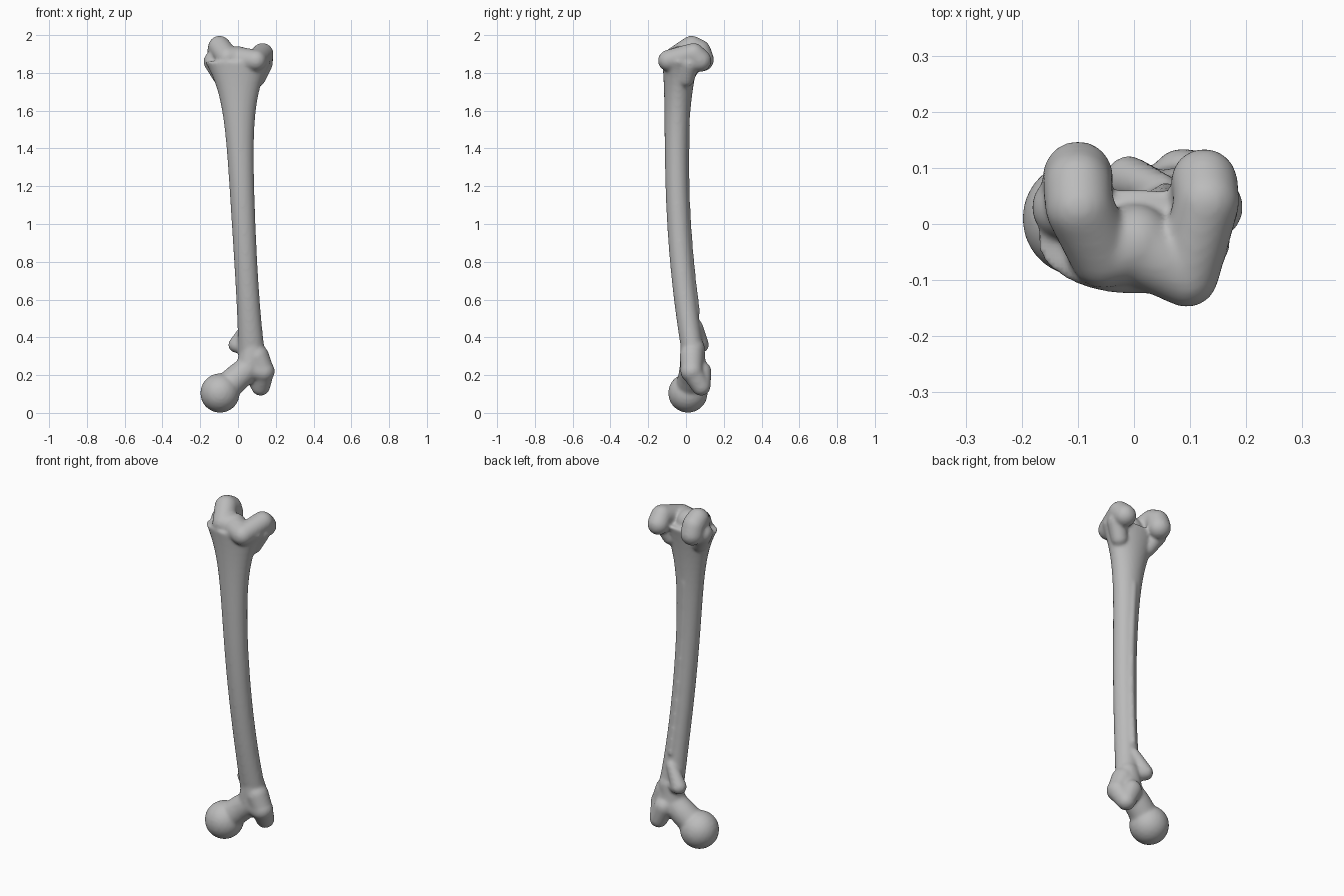
import bpy
import bmesh
from math import cos, sin, tau
from mathutils import Matrix, Vector

cube = bpy.data.objects.get("Cube")
if cube:
    bpy.data.objects.remove(cube, do_unlink=True)

bm = bmesh.new()


def ball(centre, radius):
    place = Matrix.Translation(centre)
    bmesh.ops.create_icosphere(bm, subdivisions=3, radius=radius, matrix=place)


def limb(path, start_radius, end_radius):
    """Join balls along a path with tapered tubes."""
    points = [Vector(point) for point in path]
    last = len(points) - 1
    radii = [start_radius + (end_radius - start_radius) * i / last for i in range(last + 1)]
    for point, radius in zip(points, radii):
        ball(point, radius)
    for start, end, low, high in zip(points, points[1:], radii, radii[1:]):
        axis = end - start
        turn = axis.to_track_quat('Z', 'Y').to_matrix().to_4x4()
        place = Matrix.Translation((start + end) / 2) @ turn
        bmesh.ops.create_cone(bm, cap_ends=True, segments=32, radius1=low,
                              radius2=high, depth=axis.length, matrix=place)


def shaft_centre(t):
    """Bowed middle line of the shaft, from hip end to knee end."""
    lean = 0.08 * (1 - t) ** 1.5
    bow = 0.22 * (t - 0.7) ** 2 - 0.05
    return Vector((lean, bow, 0.2 + 1.66 * t))


def shaft_width(t):
    """Half width, swelling gently at the hip and strongly at the knee."""
    return 0.05 + 0.025 * t + 0.03 * (1 - t) ** 6 + 0.1 * t ** 10


def shaft_depth(t):
    return 0.06 + 0.035 * t ** 8


def build_shaft(sections, sides):
    """Skin oval cross-sections along the bowed middle line."""
    rings = []
    for section in range(sections + 1):
        t = section / sections
        centre, width, depth = shaft_centre(t), shaft_width(t), shaft_depth(t)
        ring = []
        for side in range(sides):
            angle = tau * side / sides
            offset = Vector((width * cos(angle), depth * sin(angle), 0))
            ring.append(bm.verts.new(centre + offset))
        rings.append(ring)
    for low, high in zip(rings, rings[1:]):
        for side in range(sides):
            after = (side + 1) % sides
            bm.faces.new((low[side], low[after], high[after], high[side]))
    bm.faces.new(list(reversed(rings[0])))
    bm.faces.new(rings[-1])


build_shaft(sections=40, sides=32)

# Ridge down the back of the shaft
ridge = []
for step in range(2, 9):
    t = step / 10
    ridge.append(shaft_centre(t) + Vector((0, shaft_depth(t) - 0.01, 0)))
limb(ridge, 0.02, 0.015)

# Ball head
head = Vector((-0.095, 0.01, 0.105))
ball(head, 0.105)

# Neck, rising from the head and curving up into the shaft
neck_middle = (0, 0.03, 0.19)
neck_root = (0.06, 0.035, 0.24)
shaft_foot = (0.075, 0.035, 0.34)
limb([head, neck_middle, neck_root, shaft_foot], 0.075, 0.065)

# Large outer knob with its hooked tip
knob_top = (0.1, 0.03, 0.3)
knob_side = (0.135, 0.03, 0.22)
knob_tip = (0.12, 0.08, 0.14)
knob_back = (0.085, 0.08, 0.22)
limb([knob_top, knob_side, knob_tip], 0.064, 0.05)
limb([neck_root, knob_back, knob_tip], 0.06, 0.05)
limb([neck_root, knob_side], 0.06, 0.06)

# Small inner knob, blending up and across into the shaft
small_knob = (-0.01, 0.08, 0.36)
limb([small_knob, shaft_foot], 0.042, 0.04)
limb([small_knob, (0.05, 0.06, 0.46)], 0.042, 0.03)

# Two knee knuckles, each sweeping from back to front
inner_back = (-0.1, 0.085, 1.87)
inner_crown = (-0.098, 0.03, 1.936)
inner_front = (-0.055, -0.055, 1.88)
limb([inner_back, (-0.1, 0.07, 1.915), inner_crown, inner_front], 0.063, 0.06)

outer_back = (0.125, 0.075, 1.865)
outer_crown = (0.13, 0.04, 1.9)
outer_front = (0.094, -0.092, 1.865)
limb([outer_back, outer_crown, outer_front], 0.06, 0.057)

# Groove floor between the knuckles
groove = (0, -0.035, 1.87)
limb([inner_front, groove], 0.06, 0.072)
limb([groove, outer_front], 0.07, 0.057)

# Side bumps, tapering down into the shaft
limb([(-0.125, 0.03, 1.86), (-0.09, 0, 1.78)], 0.058, 0.045)
limb([(0.135, 0.02, 1.85), (0.1, 0, 1.77)], 0.05, 0.045)

mesh = bpy.data.meshes.new("thigh_bone")
bm.to_mesh(mesh)
bm.free()
bone = bpy.data.objects.new("thigh_bone", mesh)
bpy.context.collection.objects.link(bone)

# Bone colour
grey = bpy.data.materials.new("bone_grey")
grey.use_nodes = True
colour = (0.5, 0.5, 0.5, 1)
grey.diffuse_color = colour
grey.node_tree.nodes["Principled BSDF"].inputs["Base Color"].default_value = colour
mesh.materials.append(grey)

# Fuse the parts into one soft skin
fuse = bone.modifiers.new("fuse", 'REMESH')
fuse.mode = 'VOXEL'
fuse.voxel_size = 0.008
fuse.use_smooth_shade = True
soften = bone.modifiers.new("soften", 'SMOOTH')
soften.factor = 0.5
soften.iterations = 10
